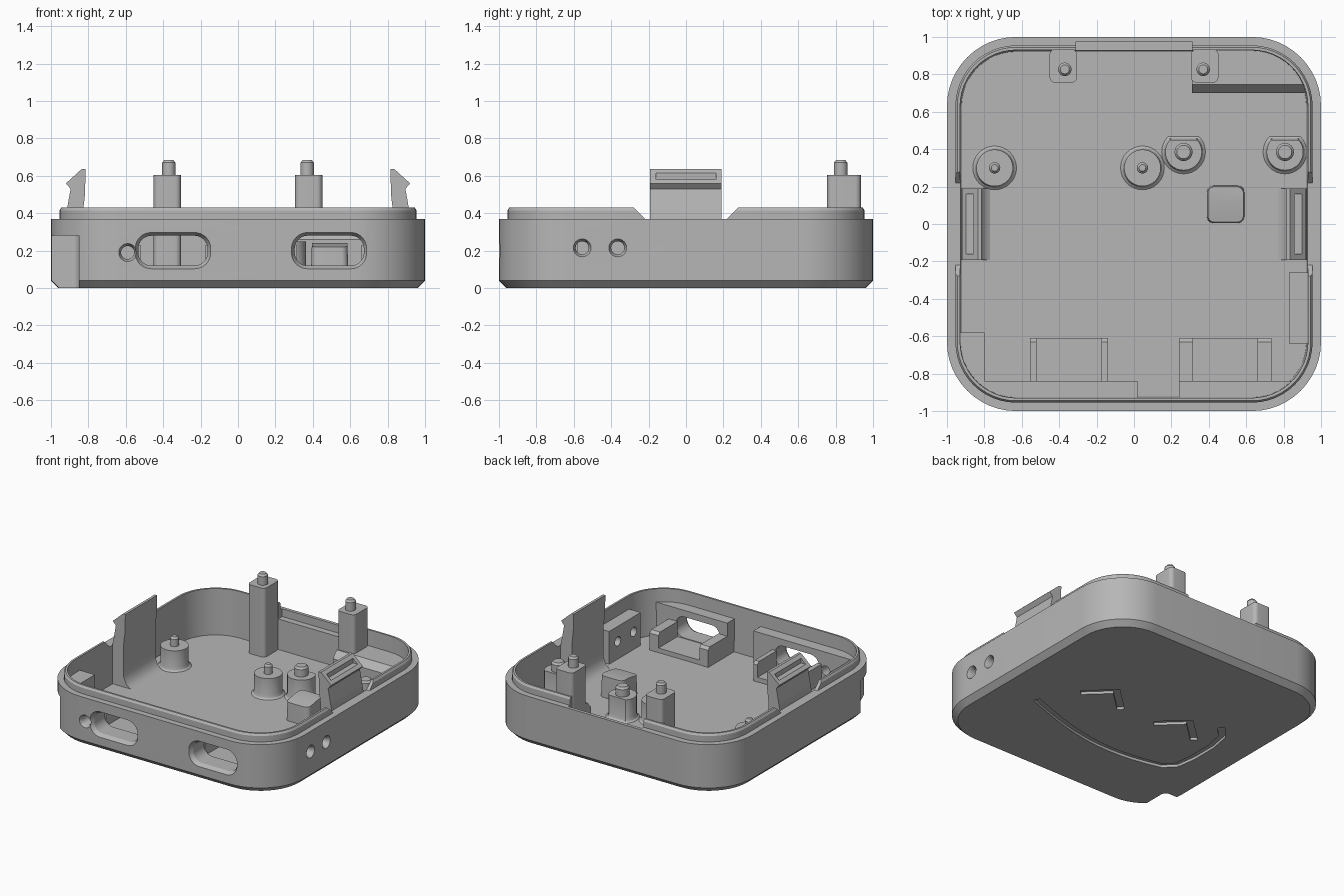
import bpy, bmesh
from math import cos, sin, pi, radians
from mathutils import Vector

cube = bpy.data.objects.get("Cube")
if cube:
    bpy.data.objects.remove(cube, do_unlink=True)

grey = bpy.data.materials.new("warm_grey_plastic")
grey.use_nodes = True
grey.diffuse_color = (0.47, 0.47, 0.47, 1)
grey.node_tree.nodes["Principled BSDF"].inputs["Base Color"].default_value = (0.47, 0.47, 0.47, 1)

FLOOR = 0.08
RIM = 0.37


def rrect(cx, cy, w, h, r, n=8):
    """Rounded rectangle outline; r = w/2 = h/2 gives a circle."""
    pts = []
    for k, (sx, sy) in enumerate([(1, 1), (-1, 1), (-1, -1), (1, -1)]):
        for i in range(n + 1):
            a = (k + i / n) * pi / 2
            p = (cx + sx * (w / 2 - r) + r * cos(a), cy + sy * (h / 2 - r) + r * sin(a))
            if not pts or (Vector(p) - Vector(pts[-1])).length > 1e-5:
                pts.append(p)
    if (Vector(pts[0]) - Vector(pts[-1])).length < 1e-5:
        pts.pop()
    return pts


def circle(cx, cy, r):
    return rrect(cx, cy, 2 * r, 2 * r, r)


def rect(x0, x1, y0, y1):
    return [(x0, y0), (x1, y0), (x1, y1), (x0, y1)]


def loft(name, rings, axis="z"):
    """Closed solid through a list of (outline, offset along axis)."""
    place = {"x": lambda u, v, t: (t, u, v),
             "y": lambda u, v, t: (u, t, v),
             "z": lambda u, v, t: (u, v, t)}[axis]
    bm = bmesh.new()
    loops = [[bm.verts.new(place(u, v, t)) for u, v in pts] for pts, t in rings]
    bm.faces.new(loops[0][::-1])
    bm.faces.new(loops[-1])
    for a, b in zip(loops, loops[1:]):
        for i in range(len(a)):
            j = (i + 1) % len(a)
            bm.faces.new((a[i], a[j], b[j], b[i]))
    bmesh.ops.recalc_face_normals(bm, faces=bm.faces)
    me = bpy.data.meshes.new(name)
    bm.to_mesh(me)
    bm.free()
    me.materials.append(grey)
    ob = bpy.data.objects.new(name, me)
    bpy.context.collection.objects.link(ob)
    return ob


def prism(name, pts, a, b, axis="z"):
    return loft(name, [(pts, a), (pts, b)], axis)


def combine(target, tool, operation):
    mod = target.modifiers.new("combine", "BOOLEAN")
    mod.operation, mod.solver, mod.object = operation, "EXACT", tool
    bpy.context.view_layer.objects.active = target
    bpy.ops.object.modifier_apply(modifier=mod.name)
    bpy.data.objects.remove(tool, do_unlink=True)


def outline(inset):
    return rrect(0, 0, 2 - 2 * inset, 2 - 2 * inset, 0.37 - inset, 12)


def stroke(pts, width):
    """Outline of a line of constant width with mitred joints."""
    pts = [Vector(p) for p in pts]
    left, right = [], []
    for i, p in enumerate(pts):
        d0 = (p - pts[i - 1]).normalized() if i else (pts[1] - p).normalized()
        d1 = (pts[i + 1] - p).normalized() if i < len(pts) - 1 else d0
        n0, n1 = Vector((-d0.y, d0.x)), Vector((-d1.y, d1.x))
        m = (n0 + n1) / (1 + n0.dot(n1)) * width / 2
        left.append(tuple(p + m))
        right.append(tuple(p - m))
    return left + right[::-1]


# Tray: chamfered base, rim, raised lip and cavity in one loft
tray = loft("tray", [(outline(i), z) for i, z in [
    (0.04, 0), (0, 0.04), (0, RIM), (0.045, RIM), (0.045, 0.415),
    (0.055, 0.43), (0.07, 0.43), (0.078, FLOOR)]])

# Thickened wall blocks, trimmed to the tray outline
for pts, top in [
    (rect(-0.97, 0.02, -0.97, -0.84), 0.33),
    (rect(0.24, 0.97, -0.97, -0.84), 0.33),
    (rect(-0.97, -0.80, -0.90, -0.58), 0.33),
    (rect(0.83, 0.97, -0.64, -0.26), 0.33),
]:
    block = prism("wall_block", pts, FLOOR - 0.03, top)
    combine(block, prism("trim", outline(0.05), 0, 1), "INTERSECT")
    combine(tray, block, "UNION")

# Sloped shelf in the back corner
shelf = prism("back_shelf", [(0.70, 0.05), (0.97, 0.05), (0.97, 0.31), (0.745, 0.31), (0.70, 0.26)],
              0.31, 0.97, "x")
combine(shelf, prism("trim", outline(0.05), 0, 1), "INTERSECT")
combine(tray, shelf, "UNION")

# Port openings in the front wall
for cx, w in [(-0.348, 0.37), (0.488, 0.37)]:
    combine(tray, loft("port_cutter", [
        (rrect(cx, 0.20, w + 0.05, 0.21, 0.09), -1.02),
        (rrect(cx, 0.20, w + 0.03, 0.19, 0.085), -0.995),
        (rrect(cx, 0.20, w, 0.16, 0.07), -0.97),
        (rrect(cx, 0.20, w, 0.16, 0.07), -0.80)], "y"), "DIFFERENCE")


def round_hole(u, v, axis, side, depth):
    combine(tray, loft("hole_cutter", [
        (circle(u, v, 0.053), side * 1.01), (circle(u, v, 0.035), side * 0.975),
        (circle(u, v, 0.035), side * depth)], axis), "DIFFERENCE")


round_hole(-0.59, 0.19, "y", -1, 0.80)
for y in (-0.555, -0.365):
    round_hole(y, 0.215, "x", 1, 0.78)

# Corner recess, clip gaps in the lip, and thinned back wall
combine(tray, prism("corner_cutter", rrect(-1.045, -0.89, 0.39, 0.42, 0.04), -0.1, 0.28), "DIFFERENCE")
for a, b in [(-1.1, -0.85), (0.85, 1.1)]:
    combine(tray, prism("lip_cutter", [(-0.22, RIM), (0.22, RIM), (0.28, 0.431), (0.28, 0.5),
                                       (-0.28, 0.5), (-0.28, 0.431)], a, b, "x"), "DIFFERENCE")
combine(tray, prism("back_cutter", rect(-0.31, 0.31, 0.85, 0.975), 0.31, 0.5), "DIFFERENCE")

# Engraved smiling face underneath
smile = [(0.65 - 1.25 * i / 12, -0.27 - 0.2 * sin(pi * i / 16)) for i in range(13)]
smile += [(-0.67, -0.34), (-0.69, -0.2), (-0.69, 0.0), (-0.66, 0.16), (-0.58, 0.25)]
grooves = [(smile, 0.05)]
for cx in (0.3, -0.36):
    grooves.append(([(cx + 0.18, 0), (cx, 0.17), (cx - 0.18, 0)], 0.05))
for path, width in grooves:
    combine(tray, prism("groove_cutter", stroke(path, width), -0.05, 0.02), "DIFFERENCE")

parts = [tray]

# Snap clips on both sides, each with a slot in its hook
for s, side in [(1, "left"), (-1, "right")]:
    prof = [(0.75, FLOOR - 0.01), (0.925, FLOOR - 0.01), (0.925, 0.37), (0.913, 0.43), (0.895, 0.53),
            (0.92, 0.56), (0.835, 0.637), (0.815, 0.637), (0.818, 0.5), (0.83, 0.4),
            (0.83, 0.16), (0.81, 0.11), (0.785, 0.088)]
    clip = prism(side + "_clip", [(s * x, z) for x, z in prof], -0.193, 0.19, "y")
    slot = [(s * x, z) for x, z in [(0.858, 0.58), (0.93, 0.58), (0.93, 0.618), (0.858, 0.618)]]
    combine(clip, prism("slot_cutter", slot, -0.16, 0.16, "y"), "DIFFERENCE")
    parts.append(clip)


def pin(name, x, y, r, z0, z1):
    parts.append(loft(name, [(circle(x, y, r), z0), (circle(x, y, r), z1 - 0.015),
                             (circle(x, y, r - 0.012), z1)]))


# Tall back posts with pins
for s, side in [(1, "left"), (-1, "right")]:
    parts.append(prism(side + "_post", rrect(s * 0.378, 0.845, 0.146, 0.18, 0.03), FLOOR - 0.01, 0.605))
    pin(side + "_post_pin", s * 0.37, 0.827, 0.036, 0.6, 0.685)

# Round bosses; two of them have a flat on the back
for i, (x, y, r, rp, top, flat) in enumerate([
        (-0.745, 0.30, 0.098, 0.03, 0.235, 1), (0.045, 0.30, 0.098, 0.03, 0.235, 1),
        (0.265, 0.385, 0.098, 0.048, 0.25, 0.065), (0.807, 0.385, 0.098, 0.048, 0.29, 0.065)]):
    def ring(rad):
        return [(u, min(v, y + flat + (rad - r))) for u, v in circle(x, y, rad)]
    parts.append(loft(f"boss_{i + 1}", [(ring(r + 0.025), FLOOR - 0.005), (ring(r + 0.007), FLOOR + 0.01),
                                        (ring(r), FLOOR + 0.03), (ring(r), top)]))
    pin(f"boss_pin_{i + 1}", x, y, rp, top - 0.01, top + 0.07)

# Small raised support block with a sloped front
support = loft("support_block", [(rrect(0.49, 0.105, 0.20, 0.20, 0.035), FLOOR - 0.01),
                                 (rrect(0.49, 0.105, 0.19, 0.19, 0.035), 0.24)])
combine(support, prism("step_cutter", [(0.14, 0.241), (0.14, 0.3), (-0.05, 0.3), (-0.05, 0.21)],
                       0.3, 0.7, "x"), "DIFFERENCE")
parts.append(support)

# Port cradles: raised bed between two side walls with sloped ends
for side, x0, x1, t in [("right", -0.555, -0.14, 0.035), ("left", 0.24, 0.735, 0.075)]:
    parts.append(prism(side + "_cradle_bed", rect(x0, x1, -0.845, -0.612), FLOOR - 0.01, 0.115))
    for label, a in [("inner", x0), ("outer", x1 - t)]:
        parts.append(prism(f"{side}_cradle_{label}_wall",
                           [(-0.845, 0.07), (-0.61, 0.07), (-0.61, 0.21), (-0.63, 0.23), (-0.845, 0.23)],
                           a, a + t, "x"))

# Smooth the rounded surfaces, keep edges crisp
bpy.ops.object.select_all(action="DESELECT")
for ob in parts:
    ob.select_set(True)
bpy.context.view_layer.objects.active = tray
bpy.ops.object.shade_smooth_by_angle(angle=radians(30))
